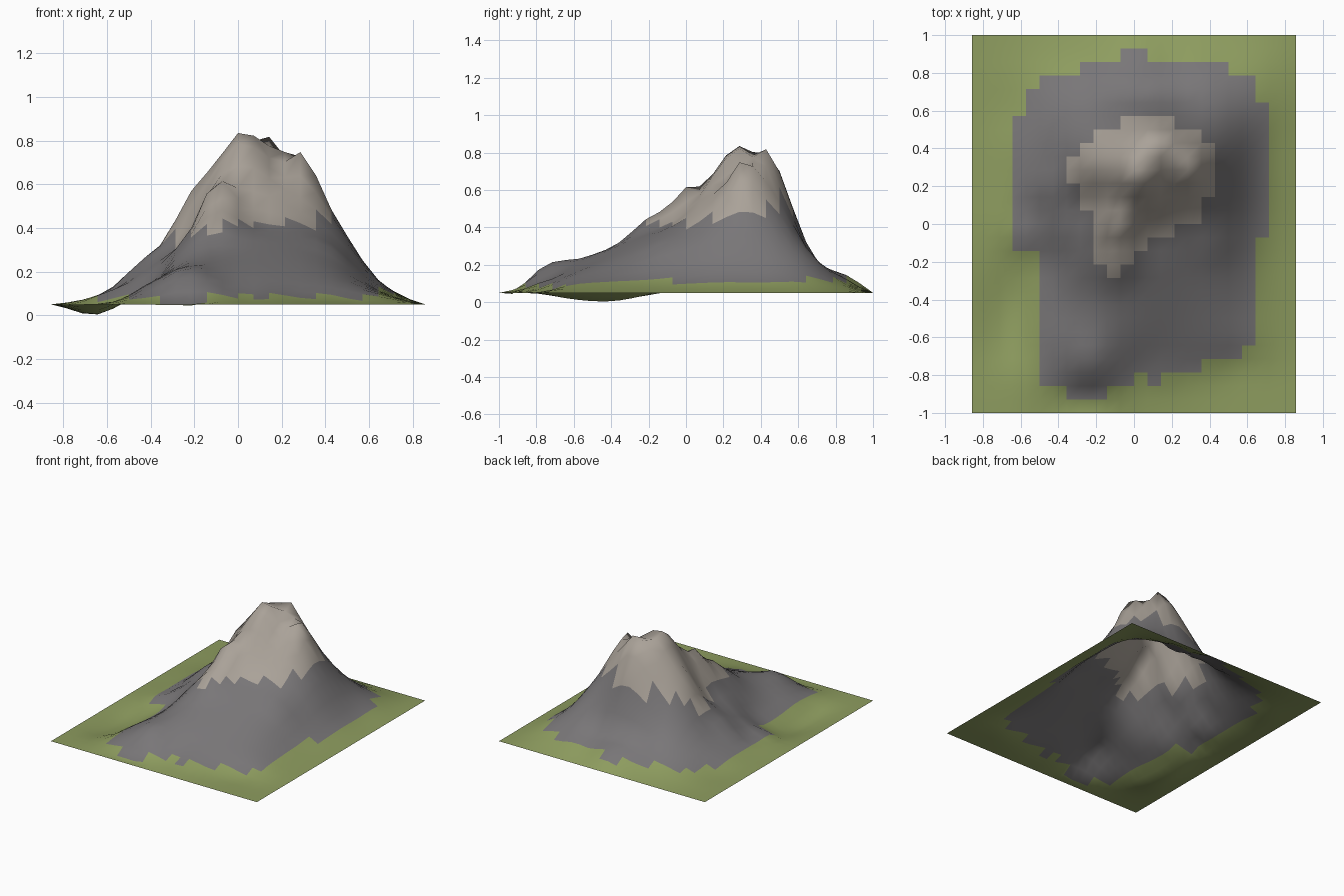
import bpy, bmesh, math

NX, NY = 24, 28            # terrain cells
CELL = 2 / NY
RIM = 0.05                 # flat outer border height

# Interior height profiles: one row per y = -0.8 ... 0.8, across x = -0.64 ... 0.64 (hundredths)
ROWS = [
    (5, 10, 16.5, 9.5, 8, 6.5, 5.5),
    (1.5, 13.5, 22, 20, 17, 14.5, 9.5),
    (0.5, 12, 27, 29, 26, 21, 11),
    (4, 11.5, 35, 38, 35, 27, 12),
    (8.8, 20, 37, 49, 45, 34, 14),
    (9, 22, 48, 76, 62, 44, 16),
    (9, 22, 51, 76, 71, 46, 16),
    (7, 16.5, 30, 41, 42, 31, 15),
    (6.5, 10, 13.5, 17, 16, 14, 10),
]
# Extra summits and gullies: x, y, height, radius
BUMPS = [
    # summits and the gully between them
    (0.04, 0.28, 0.05, 0.055),
    (0.30, 0.29, 0.14, 0.065),
    (0.14, 0.44, 0.07, 0.055),
    (0.08, 0.37, -0.045, 0.04),
    (0.18, 0.27, -0.05, 0.06),
    (0.08, 0.51, 0.07, 0.075),
    # front-left ridge
    (-0.10, 0.00, 0.17, 0.07),
    (-0.08, -0.18, 0.07, 0.07),
    (-0.09, -0.29, 0.015, 0.05),
    (0.00, 0.08, -0.04, 0.06),
    (-0.25, 0.09, -0.06, 0.06),
    # left shoulder and foothill
    (-0.21, 0.30, 0.06, 0.06),
    (-0.45, 0.20, 0.045, 0.07),
    (-0.60, -0.07, 0.025, 0.05),
    (-0.55, 0.05, -0.02, 0.05),
    # steep back face and low back step
    (-0.12, 0.69, -0.05, 0.07),
    (0.06, 0.69, -0.08, 0.07),
    (0.24, 0.69, -0.08, 0.07),
    (0.04, 0.88, 0.03, 0.08),
    (0.32, 0.85, 0.018, 0.06),
    # front foot and ledges
    (-0.36, -0.92, -0.02, 0.06),
    (-0.22, -0.92, -0.04, 0.07),
    (-0.25, -0.70, 0.025, 0.07),
    (0.10, -0.10, -0.02, 0.05),
    (0.42, -0.12, 0.02, 0.06),
    (0.55, -0.73, -0.015, 0.06),
    (0.15, -0.79, 0.015, 0.05),
]

grid = [[RIM] * 9] + [[RIM] + [v / 100 for v in r] + [RIM] for r in ROWS] + [[RIM] * 9]


def spline(vals, t):
    """Smooth curve through evenly spaced values, t in 0..1."""
    n = len(vals) - 1
    s = min(max(t, 0), 1) * n
    i = min(int(s), n - 1)
    f = s - i
    a, b, c, d = (vals[min(max(k, 0), n)] for k in (i - 1, i, i + 1, i + 2))
    return b + 0.5 * f * (c - a + f * (2 * a - 5 * b + 4 * c - d + f * (3 * (b - c) + d - a)))


def height(i, j):
    if i in (0, NX) or j in (0, NY):
        return RIM
    x, y = (i - NX / 2) * CELL, (j - NY / 2) * CELL
    z = spline([spline(row, i / NX) for row in grid], j / NY)
    for bx, by, h, r in BUMPS:
        z += h * math.exp(-((x - bx) ** 2 + (y - by) ** 2) / (2 * r * r))
    return max(z, 0.0)


def material(name, rgb):
    m = bpy.data.materials.new(name)
    m.diffuse_color = (*rgb, 1)
    return m


# Mountain sheet
bm = bmesh.new()
v = [[bm.verts.new(((i - NX / 2) * CELL, (j - NY / 2) * CELL, height(i, j)))
      for i in range(NX + 1)] for j in range(NY + 1)]
for j in range(NY):
    for i in range(NX):
        f = bm.faces.new((v[j][i], v[j][i + 1], v[j + 1][i + 1], v[j + 1][i]))
        f.smooth = True
        z = v[j + 1][i + 1].co.z          # colour bands by height
        f.material_index = 2 if z > 0.425 else 1 if z > 0.096 else 0

mesh = bpy.data.meshes.new("mountain")
bm.to_mesh(mesh)
bm.free()
for m in (material("grass green", (0.27, 0.335, 0.115)),
          material("dark rock", (0.19, 0.182, 0.187)),
          material("pale summit rock", (0.40, 0.36, 0.315))):
    mesh.materials.append(m)
bpy.context.collection.objects.link(bpy.data.objects.new("mountain", mesh))
